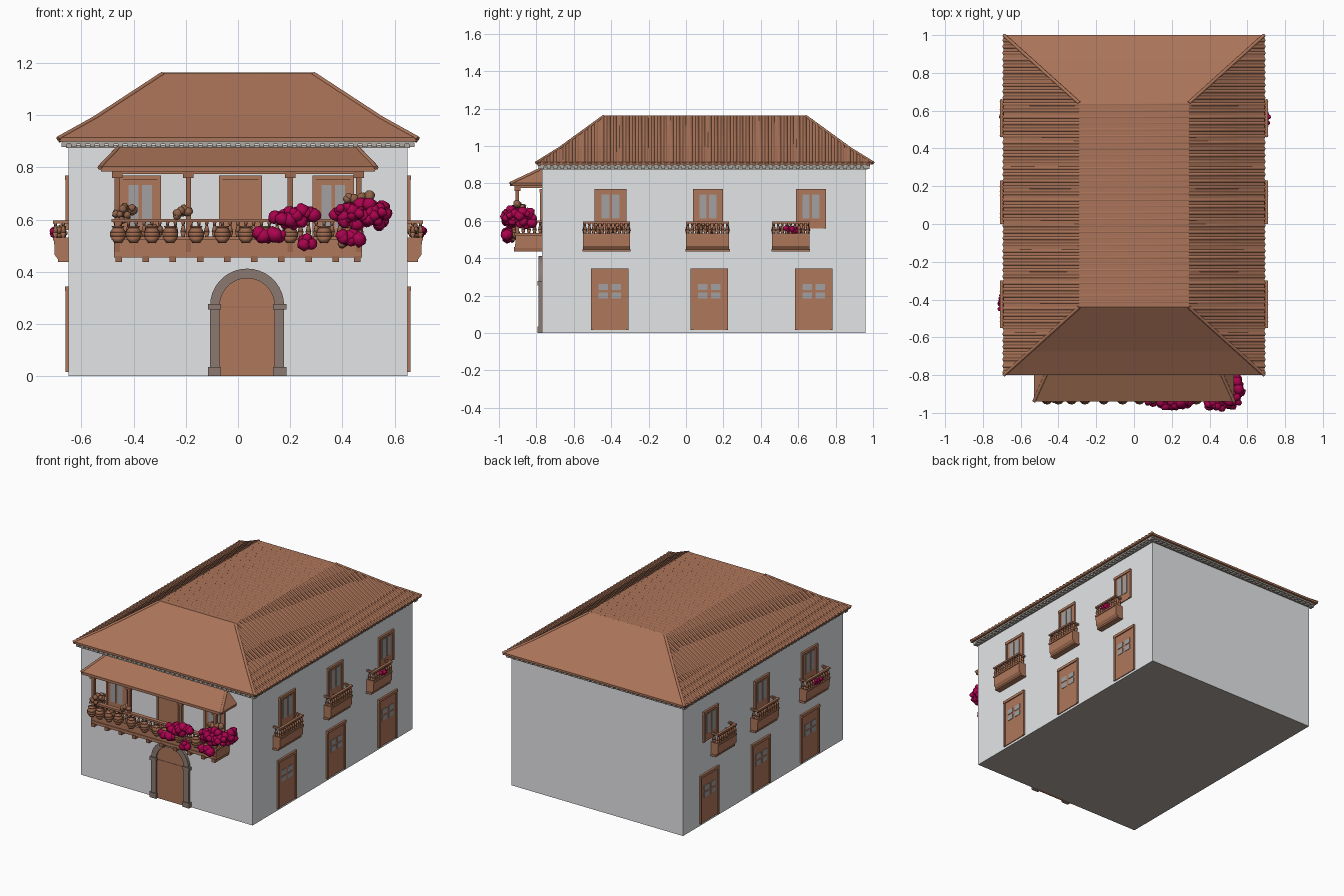
import bpy, bmesh, math, random
from mathutils import Vector, Matrix

if "Cube" in bpy.data.objects:
    bpy.data.objects.remove(bpy.data.objects["Cube"])
random.seed(4)

def material(name, c):
    m = bpy.data.materials.new(name)
    m.diffuse_color = (*c, 1)
    m.use_nodes = True
    m.node_tree.nodes["Principled BSDF"].inputs["Base Color"].default_value = m.diffuse_color
    return m

WALL = material("white plaster", (0.93, 0.94, 0.96))
ROOF = material("roof tile", (0.40, 0.172, 0.098))
WOOD = material("door wood", (0.43, 0.185, 0.105))
DARK = material("balcony wood", (0.34, 0.14, 0.075))
STONE = material("stone", (0.26, 0.195, 0.165))
TRIM = material("grey cornice", (0.42, 0.385, 0.345))
GLASS = material("window glass", (0.36, 0.35, 0.35))
PINK = material("magenta flowers", (0.40, 0.001, 0.075))
LEAF = material("dry leaves", (0.28, 0.125, 0.068))

def finish(bm, name, *mats, smooth=False):
    bmesh.ops.recalc_face_normals(bm, faces=bm.faces)
    me = bpy.data.meshes.new(name)
    bm.to_mesh(me)
    bm.free()
    for m in mats:
        me.materials.append(m)
    ob = bpy.data.objects.new(name, me)
    bpy.context.collection.objects.link(ob)
    if smooth:
        me.polygons.foreach_set("use_smooth", [True] * len(me.polygons))
    return ob

def boxes(name, items, mat):
    """Boxes given as pairs of opposite corners, joined in one object."""
    bm = bmesh.new()
    for a, b in items:
        a, b = Vector(a), Vector(b)
        s = [abs(v) for v in b - a]
        bmesh.ops.create_cube(bm, size=1, matrix=Matrix.Translation((a + b) / 2) @ Matrix.Diagonal((*s, 1)))
    return finish(bm, name, mat)

# Wall frames: u along the wall, d outwards, z up
FRONT = lambda u, d, z: (u, -0.77 - d, z)
RIGHT = lambda u, d, z: (0.65 + d, u, z)
LEFT = lambda u, d, z: (-0.65 - d, u, z)

def plates(name, W, items, mat):
    return boxes(name, [(W(u0, d0, z0), W(u1, d1, z1)) for u0, u1, d0, d1, z0, z1 in items], mat)

def prism(name, W, pts, d0, d1, mat):
    bm = bmesh.new()
    lo, hi = ([bm.verts.new(W(u, d, z)) for u, z in pts] for d in (d0, d1))
    n = len(pts)
    bm.faces.new(lo); bm.faces.new(hi)
    for i in range(n):
        bm.faces.new((lo[i], lo[(i + 1) % n], hi[(i + 1) % n], hi[i]))
    return finish(bm, name, mat)

# House body, with a grey underside
body = boxes("house_body", [((-0.65, -0.77, 0), (0.65, 0.96, 0.9))], WALL)
body.data.materials.append(TRIM)
for p in body.data.polygons:
    p.material_index = int(p.normal.z < -0.5)

# Cornice with small tile ends under the eaves
boxes("cornice", [((-0.66, -0.78, 0.874), (0.66, 0.97, 0.886)), ((-0.675, -0.79, 0.89), (0.675, 0.985, 0.905))], TRIM)
ends = []
for i in range(38):
    x = -0.666 + 0.036 * i
    ends += [((x - .01, -0.788, .878), (x + .01, -0.76, .895)), ((x - .01, 0.95, .878), (x + .01, 0.98, .895))]
for i in range(49):
    y = -0.77 + 0.036 * i
    ends += [((s * 0.672, y - .01, .878), (s * 0.64, y + .01, .895)) for s in (-1, 1)]
boxes("cornice_tile_ends", ends, TRIM)

# Main hipped roof with a flat top
LEVELS = [(0, 0.914), (0.35, 0.992), (1, 1.162)]
def roof_z(t):
    for (a, za), (b, zb) in zip(LEVELS, LEVELS[1:]):
        if t <= b:
            return za + (zb - za) * (t - a) / (b - a)
    return LEVELS[-1][1]

def roof_shell(name, rings, mat):
    bm = bmesh.new()
    rs = [[bm.verts.new((x, y, z)) for x, y in ((x0, y0), (x1, y0), (x1, y1), (x0, y1))]
          for x0, x1, y0, y1, z in rings]
    for a, b in zip(rs, rs[1:]):
        for i in range(4):
            bm.faces.new((a[i], a[(i + 1) % 4], b[(i + 1) % 4], b[i]))
    bm.faces.new(rs[0]); bm.faces.new(rs[-1])
    return finish(bm, name, mat)

ring = lambda t, z: (-0.69 + .4 * t, 0.69 - .4 * t, -0.80 + .36 * t, 1.0 - .36 * t, z)
roof_shell("main_roof", [ring(0, 0.9)] + [ring(t, z) for t, z in LEVELS], ROOF)

def tubes(name, paths, radius, mat, sink):
    cu = bpy.data.curves.new(name + "_curve", "CURVE")
    cu.dimensions = "3D"
    cu.bevel_depth, cu.bevel_resolution, cu.use_fill_caps = radius, 2, True
    for path in paths:
        sp = cu.splines.new("POLY")
        sp.points.add(len(path) - 1)
        for p, (x, y, z) in zip(sp.points, path):
            p.co = (x, y, z - sink, 1)
    tmp = bpy.data.objects.new(name + "_tmp", cu)
    bpy.context.collection.objects.link(tmp)
    me = bpy.data.meshes.new_from_object(tmp.evaluated_get(bpy.context.evaluated_depsgraph_get()))
    bpy.data.objects.remove(tmp)
    me.materials.clear()
    me.materials.append(mat)
    me.polygons.foreach_set("use_smooth", [True] * len(me.polygons))
    ob = bpy.data.objects.new(name, me)
    bpy.context.collection.objects.link(ob)

# Low tile ribs running down the long slopes and across the top
steps = lambda tm: [t for t in (0, 0.35) if t < tm - 0.01] + [tm]
ribs = []
for i in range(53):
    y = -0.785 + 0.0338 * i
    tm = min(1, (y + .8) / .36, (1 - y) / .36)
    side = [[(s * (.69 - .4 * t), y, roof_z(t)) for t in steps(tm)] for s in (-1, 1)]
    ribs += [side[0] + side[1][::-1]] if tm == 1 else side
tubes("roof_tile_ribs", ribs, 0.012, ROOF, 0.0095)
hips = [[(s * (.69 - .4 * t), (-.8 + .36 * t) if f else (1 - .36 * t), z) for t, z in LEVELS]
        for s in (-1, 1) for f in (0, 1)]
tubes("roof_hip_caps", hips, 0.009, ROOF, 0.004)

# Arched main door with stone surround
CX, SPRING = 0.035, 0.27
def arch(r):
    return [(CX + r, 0)] + [(CX + r * math.cos(a), SPRING + r * math.sin(a))
                            for a in (math.pi * i / 18 for i in range(19))] + [(CX - r, 0)]
prism("door_surround", FRONT, arch(0.142) + arch(0.105)[::-1], -0.01, 0.018, STONE)
prism("main_door", FRONT, arch(0.106), -0.01, 0.008, WOOD)
plates("main_door_seam", FRONT, [(CX - .1, CX + .1, 0, .010, .262, .267)], DARK)
plates("surround_capitals", FRONT, [(CX + s * .1, CX + s * .15, 0, .024, z, z + h) for s in (-1, 1) for z, h in ((.255, .022), (0, .035))], STONE)

def opening(name, W, u, w, z0, z1, panes):
    """Framed door or window; panes are (u0, u1, z0, z1) fractions."""
    h, b = z1 - z0, 0.014
    L, R = u - w / 2, u + w / 2
    plates(name + "_leaf", W, [(L, R, -.01, .006, z0, z1)], WOOD)
    plates(name + "_frame", W, [(L, L + b, 0, .011, z0, z1), (R - b, R, 0, .011, z0, z1),
                                (L, R, 0, .013, z1 - b, z1 + .004)], WOOD)
    if panes:
        plates(name + "_panes", W, [(L + a * w, L + c * w, 0, .009, z0 + d * h, z0 + e * h) for a, c, d, e in panes], GLASS)

DOOR_PANES = [(.2, .45, .52, .62), (.55, .8, .52, .62), (.2, .45, .66, .76), (.55, .8, .66, .76)]
WIN_PANES = [(.22, .46, .25, .88), (.54, .78, .25, .88)]

# Balcony doors on the front
opening("balcony_door", FRONT, 0.01, 0.165, 0.475, 0.765, [])
opening("balcony_window_left", FRONT, -0.375, 0.16, 0.50, 0.765, WIN_PANES)
opening("balcony_window_right", FRONT, 0.365, 0.16, 0.50, 0.765, WIN_PANES)

def blobs(name, clumps, mat, size):
    """Ragged clumps of jittered balls inside ellipsoids (centre, radii, count)."""
    bm = bmesh.new()
    for c, r, n in clumps:
        for _ in range(n):
            v = Vector([random.gauss(0, 1) for _ in range(3)]).normalized() * random.random() ** 0.5
            p = [c[k] + v[k] * (r[k] - size * .7) for k in range(3)]
            out = bmesh.ops.create_icosphere(bm, subdivisions=2, radius=size * random.uniform(.6, 1.1), matrix=Matrix.Translation(p))
            for q in out["verts"]:
                q.co += (q.co - Vector(p)) * random.uniform(-.15, .15)
    return finish(bm, name, mat, smooth=True)

def turned(name, places, profile, mat, sides=8):
    """Turned pieces from an (r, height) profile at each place."""
    bm = bmesh.new()
    for x, y, z in places:
        for (r0, h0), (r1, h1) in zip(profile, profile[1:]):
            bmesh.ops.create_cone(bm, cap_ends=True, segments=sides, radius1=r0, radius2=r1, depth=h1 - h0,
                                  matrix=Matrix.Translation((x, y, z + (h0 + h1) / 2)))
    return finish(bm, name, mat, smooth=True)

BALUSTER = [(.005, 0), (.011, .025), (.005, .05), (.008, .068)]
POT = [(.014, 0), (.03, .025), (.031, .04), (.02, .058), (.025, .066)]

# Front balcony floor, joists, panels, rails and posts
plates("balcony_floor", FRONT, [(-.475, .475, -.01, .145, .455, .475)], WOOD)
plates("balcony_joists", FRONT, [(-.47 + .104 * i, -.445 + .104 * i, 0, .15, .437, .46) for i in range(9)]
       + [(.445, .47, 0, .15, .437, .46)], DARK)
plates("balcony_panel", FRONT, [(-.475, .475, .125, .14, .47, .525)] + [(s * .475, s * .46, 0, .14, .47, .525) for s in (-1, 1)], WOOD)
plates("balcony_rails", FRONT, [(-.485, .485, .12, .148, z, z + .013) for z in (.522, .59)]
       + [(s * .485, s * .457, 0, .148, z, z + .013) for s in (-1, 1) for z in (.522, .59)], WOOD)
turned("balcony_balusters", [(-.45 + .03 * i, -.903, .528) for i in range(31)]
       + [(s * .47, -.87 + .03 * i, .528) for s in (-1, 1) for i in range(4)], BALUSTER, DARK)
POSTS = (-.463, -.19, .2, .463)
plates("balcony_posts", FRONT, [(x - .01, x + .01, .122, .142, .47, .79) for x in POSTS]
       + [(x - .02, x + .02, .115, .148, .76, .785) for x in POSTS], DARK)
plates("balcony_beam", FRONT, [(-.48, .48, .118, .146, .775, .792)] + [(s * .48, s * .452, 0, .146, .775, .792) for s in (-1, 1)], WOOD)

# Balcony roof and hips
roof_shell("balcony_roof", [(-.525, .525, -.94, -.76, .785), (-.53, .53, -.94, -.76, .803), (-.46, .46, -.785, -.76, .876)], ROOF)
tubes("balcony_roof_hips", [[(s * .53, -.94, .803), (s * .46, -.785, .876)] for s in (-1, 1)], 0.009, ROOF, 0.004)

# Pots, plants and flowers on the front balcony
turned("balcony_pots", [(x, -.925, .51) for x in (-.46, -.40, -.33, -.26, -.16, -.06, .03, .1, .2, .33, .42)], POT, DARK, 12)
blobs("balcony_plants", [((-.43, -.9, .625), (.075, .05, .04), 16), ((-.225, -.91, .63), (.05, .04, .035), 9),
                         ((-.32, -.92, .55), (.05, .035, .035), 7), ((.45, -.9, .68), (.08, .05, .04), 9),
                         ((.42, -.92, .53), (.06, .04, .05), 9)], LEAF, 0.02)
blobs("balcony_flowers", [((.22, -.94, .61), (.10, .05, .045), 45), ((.46, -.93, .62), (.125, .065, .06), 75),
                          ((.54, -.87, .61), (.05, .08, .07), 30), ((.12, -.94, .54), (.075, .035, .035), 16),
                          ((.26, -.95, .51), (.045, .04, .04), 12), ((.43, -.95, .53), (.065, .04, .04), 14)], PINK, 0.026)

# Side walls: doors, windows and small balconies, mirrored
ROWS = [(-.408, -.403, .17, -.425, .25), (.125, .117, .16, .115, .23), (.683, .668, .16, .56, .20)]
for side, W, sx, bloom in (("right", RIGHT, 1, 2), ("left", LEFT, -1, 0)):
    for i, (door, win, ww, bal, bw) in enumerate(ROWS):
        tag = f"{side}_{i + 1}"
        opening("door_" + tag, W, door, 0.20, 0.015, 0.34, DOOR_PANES)
        opening("window_" + tag, W, win, ww, 0.56, 0.765, WIN_PANES)
        a, b = bal - bw / 2, bal + bw / 2
        # Bellied base from a cross-section run along the wall
        X = lambda u, d, z: (sx * u, d, z)
        prism("side_balcony_" + tag, X, [(.645, .44), (.685, .44), (.703, .465), (.705, .52), (.645, .52)], a, b, WOOD)
        plates("side_balcony_rails_" + tag, W, [(a, b, .043, .06, z, z + .011) for z in (.52, .585)]
               + [(u, u + .012, 0, .06, z, z + .011) for u in (a, b - .012) for z in (.52, .585)]
               + [(a - .004, b + .004, 0, .04, .437, .45)], WOOD)
        n = round(bw / .025)
        turned("side_balusters_" + tag, [(sx * .70, a + .01 + (bw - .02) * k / n, .525) for k in range(n + 1)]
               + [(sx * .67, u, .525) for u in (a + .008, b - .008)], BALUSTER, DARK)
        blobs("side_plants_" + tag, [((sx * .68, bal, .555), (.03, bw * .4, .03), 10)], LEAF, 0.014)
        if i == bloom:
            blobs("side_flowers_" + tag, [((sx * .70, bal + .01, .555), (.022, .06, .024), 20)], PINK, 0.014)
